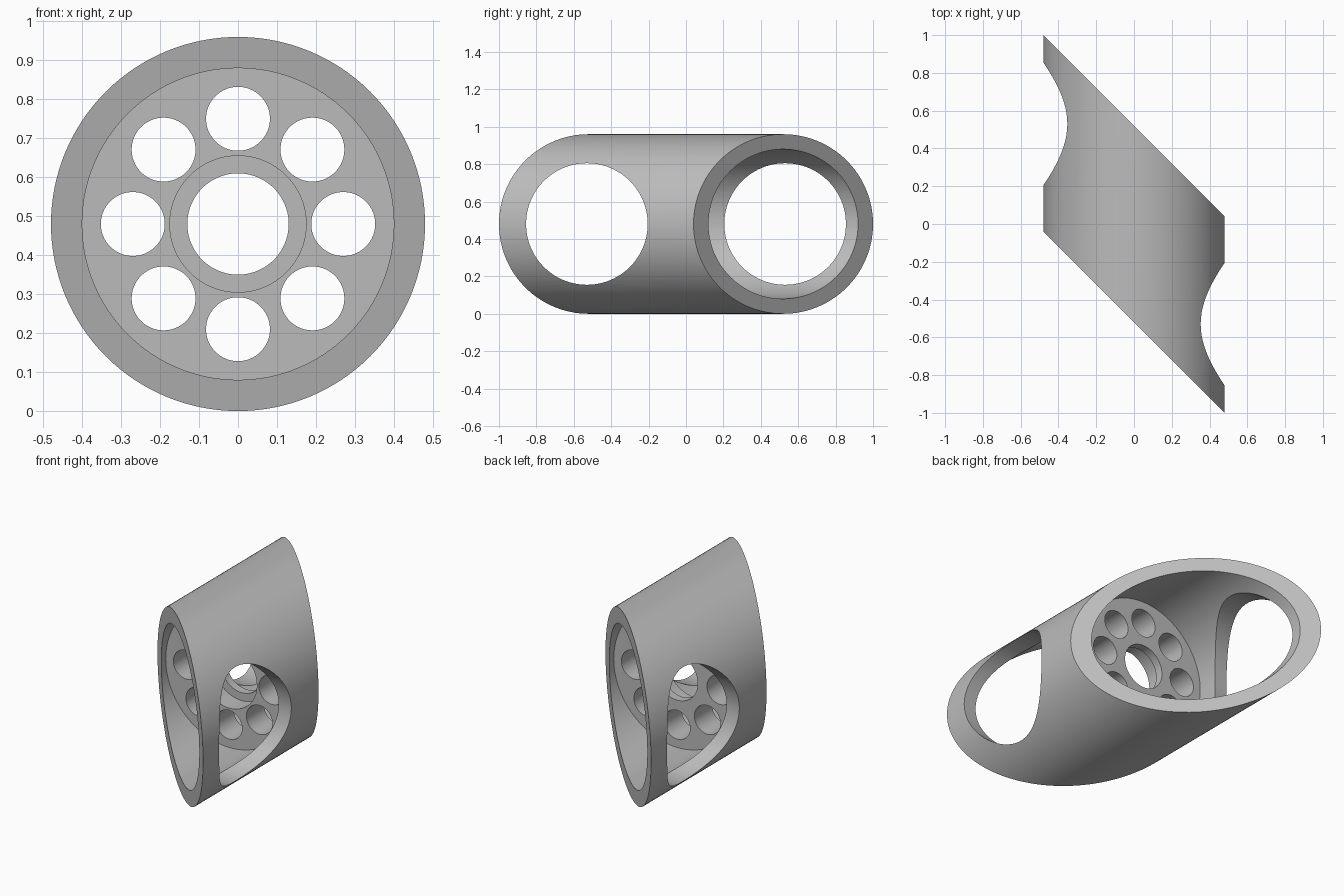
import bpy, bmesh, math
from mathutils import Matrix, Vector

cube = bpy.data.objects.get("Cube")
if cube:
    bpy.data.objects.remove(cube, do_unlink=True)

AXIS_Z = 0.48        # height of the tube's axis
OUTER, INNER = 0.48, 0.40
CUT = 0.52           # where the slanted ends cross the axis
HALF_WEB = 0.08      # half the thickness of the hub plate

grey = bpy.data.materials.new("plain grey")
grey.use_nodes = True
colour = (0.5, 0.5, 0.5, 1)
grey.diffuse_color = colour
grey.node_tree.nodes["Principled BSDF"].inputs["Base Color"].default_value = colour


def cylinder(name, radius, start, end, axis="Y", offset=(0, 0, 0), sides=128):
    """Cylinder along an axis between two positions, offset from the tube axis."""
    bm = bmesh.new()
    bmesh.ops.create_cone(bm, cap_ends=True, segments=sides, radius1=radius,
                          radius2=radius, depth=end - start)
    turn = Matrix.Rotation(math.pi / 2, 4, "Y" if axis == "X" else "X")
    along = Vector((1, 0, 0)) if axis == "X" else Vector((0, 1, 0))
    place = Vector(offset) + along * (start + end) / 2 + Vector((0, 0, AXIS_Z))
    bm.transform(Matrix.Translation(place) @ turn)
    mesh = bpy.data.meshes.new(name)
    bm.to_mesh(mesh)
    bm.free()
    mesh.materials.append(grey)
    obj = bpy.data.objects.new(name, mesh)
    bpy.context.collection.objects.link(obj)
    return obj


def slant_ends(obj):
    """Shear each end so that both caps lie on 45 degree planes."""
    for v in obj.data.vertices:
        v.co.y = math.copysign(CUT, v.co.y) - v.co.x


def carve(obj, cutters):
    """Subtract the cutters, then remove them."""
    for cutter in cutters:
        mod = obj.modifiers.new("cut", "BOOLEAN")
        mod.operation = "DIFFERENCE"
        mod.solver = "EXACT"
        mod.object = cutter
    bpy.context.view_layer.update()
    done = bpy.data.meshes.new_from_object(
        obj.evaluated_get(bpy.context.evaluated_depsgraph_get()))
    obj.modifiers.clear()
    obj.data = done
    for cutter in cutters:
        bpy.data.objects.remove(cutter, do_unlink=True)


# Slanted tube with a bore and one round window in each side
tube = cylinder("slanted_tube", OUTER, -1, 1)
slant_ends(tube)
bore = cylinder("bore_cutter", INNER, -2, 2)
windows = [cylinder("window_cutter", 0.325, min(0, s), max(0, s), "X", (0, -0.53 * s, 0))
           for s in (-1, 1)]
carve(tube, [bore] + windows)

# Hub plate with a stepped centre hole and a ring of eight holes
plate = cylinder("hub_plate", INNER + 0.002, -HALF_WEB, HALF_WEB)
cutters = [cylinder("centre_cutter", 0.13, -1, 1),
           cylinder("bearing_seat_cutter", 0.175, -1, HALF_WEB - 0.048)]
for i in range(8):
    a = i * math.pi / 4
    cutters.append(cylinder("ring_hole_cutter", 0.082, -1, 1,
                            offset=(0.27 * math.cos(a), 0, 0.27 * math.sin(a)), sides=64))
carve(plate, cutters)

# Smooth round walls, sharp rims
for obj in (tube, plate):
    bpy.ops.object.select_all(action="DESELECT")
    obj.select_set(True)
    bpy.context.view_layer.objects.active = obj
    bpy.ops.object.shade_smooth_by_angle(angle=math.radians(30))
